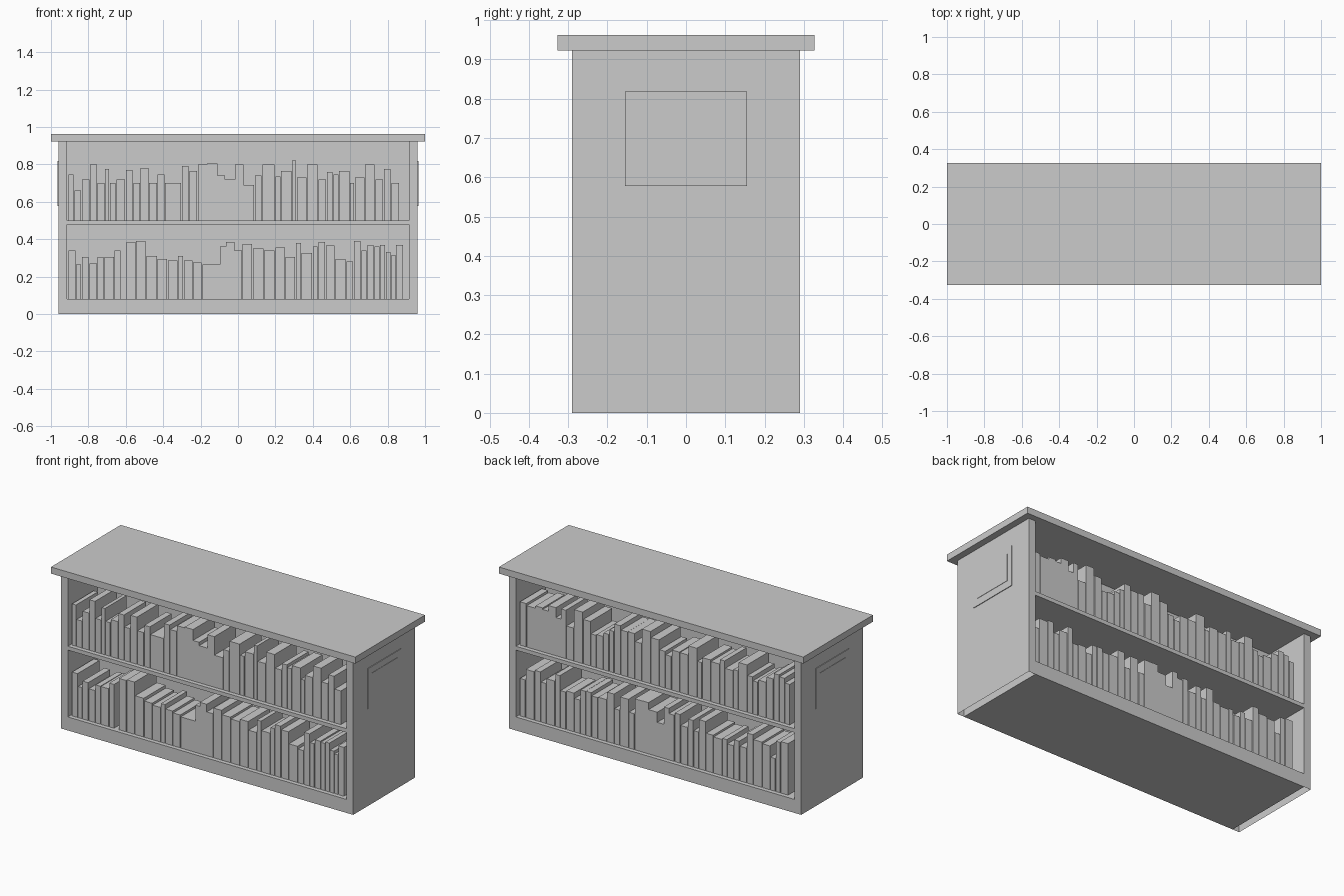
import bpy, bmesh, random
from mathutils import Matrix, Vector

if "Cube" in bpy.data.objects:
    bpy.data.objects.remove(bpy.data.objects["Cube"])

random.seed(11)


def add_box(bm, x0, x1, y0, y1, z0, z1):
    size = Matrix.Diagonal((x1 - x0, y1 - y0, z1 - z0, 1))
    mid = Matrix.Translation(Vector((x0 + x1, y0 + y1, z0 + z1)) / 2)
    bmesh.ops.create_cube(bm, size=1, matrix=mid @ size)


def make(name, boxes, open_bottom=False):
    bm = bmesh.new()
    for b in boxes:
        add_box(bm, *b)
    if open_bottom:
        bm.normal_update()
        down = [f for f in bm.faces if f.normal.z < -0.9]
        bmesh.ops.delete(bm, geom=down, context='FACES')
    mesh = bpy.data.meshes.new(name)
    bm.to_mesh(mesh)
    bm.free()
    obj = bpy.data.objects.new(name, mesh)
    bpy.context.collection.objects.link(obj)
    return obj


# Cabinet
W, IN, D = 0.96, 0.915, 0.29
make("top_board", [(-1, 1, -0.327, 0.327, 0.923, 0.962)])
make("base", [(-IN, IN, -D, D, 0, 0.08)])
make("middle_shelf", [(-IN, IN, -D, D, 0.477, 0.50)])
make("centre_divider", [(-IN, IN, -0.01, 0.01, 0.08, 0.923)])
for side, s in (("left", -1), ("right", 1)):
    # Hollow end panel, open underneath
    a, b = sorted((s * IN, s * W))
    make(side + "_panel", [(a, b, -D, D, 0, 0.923)], True)
    # End plaque with a slightly raised centre
    a, b = sorted((s * W, s * 0.964))
    c, d = sorted((s * 0.964, s * 0.966))
    make(side + "_plaque", [(a, b, -0.155, 0.155, 0.578, 0.818),
                            (c, d, -0.12, 0.12, 0.62, 0.78)])

# Front books: (right edge, top height) in hundredths, running left to right
upper = [(-87.5, 74.5), (-83.5, 66), (-79, 72), (-75, 80), (-71, 70), (-68.5, 77.5),
         (-65, 70), (-60, 72), (-56, 77), (-52, 70), (-47.5, 78), (-43, 70),
         (-39, 74.5), (-30, 70), (-26, 79), (-21.5, 76.5), (-16.5, 80), (-11, 80.5),
         (-7, 74), (-1.5, 72), (3, 80), (9, 69), (13, 74), (20, 80), (23, 73.5),
         (29, 76.5), (31.5, 82), (37, 73), (43, 80), (47.5, 72), (51, 76),
         (54, 74.5), (60, 76.5), (62.5, 70), (68, 73), (73.5, 80), (78, 72),
         (82, 77.5), (86.5, 70)]
lower = [(-86.5, 34), (-83.5, 26.5), (-79.5, 30.5), (-75, 27), (-71.5, 30.5), (-66, 30.5),
         (-62.5, 34), (-59.5, 0), (-54.5, 38.5), (-49, 39), (-43, 31), (-37.5, 29.5),
         (-32, 28.5), (-29, 31), (-24, 28.5), (-19, 27.5), (-9.5, 26.5), (-6.5, 36),
         (-2, 38.5), (2.5, 34), (8, 37.5), (14, 35), (20, 34), (25.5, 35.5),
         (31, 30.5), (34, 38), (40, 32.5), (43, 36), (47, 38.5), (52, 36.5), (58, 29.5),
         (62, 28), (66, 39), (69, 34), (73, 36.5), (76, 36), (79, 37), (82, 33),
         (84.5, 31.5), (88.5, 37)]
FRONT, BACK = 0.265, 0.06


def books(row, floor, flip=False, block=(-0.2, 0.08)):
    """Books stand with thin gaps, except a block that is packed tight."""
    x, out = -0.905, []
    for edge, top in row:
        e = edge / 100
        if top:
            gap = 0 if block[0] < e < block[1] else 0.004
            if flip:
                out.append((gap - e, -x, BACK, FRONT, floor, top / 100))
            else:
                out.append((x, e - gap, -FRONT, -BACK, floor, top / 100))
        x = e
    return out


def random_row(floor):
    row, x = [], -90.5
    while x < 84:
        x += random.uniform(3.2, 6)
        row.append((x, floor * 100 + random.uniform(19, 31)))
    return row


make("front_upper_books", books(upper, 0.50))
make("front_lower_books", books(lower, 0.08, block=(-0.18, 0.02)))
make("back_upper_books", books(random_row(0.50), 0.50, True, (-0.81, -0.62)))
make("back_lower_books", books(random_row(0.08), 0.08, True, (-0.1, 0.1)))
